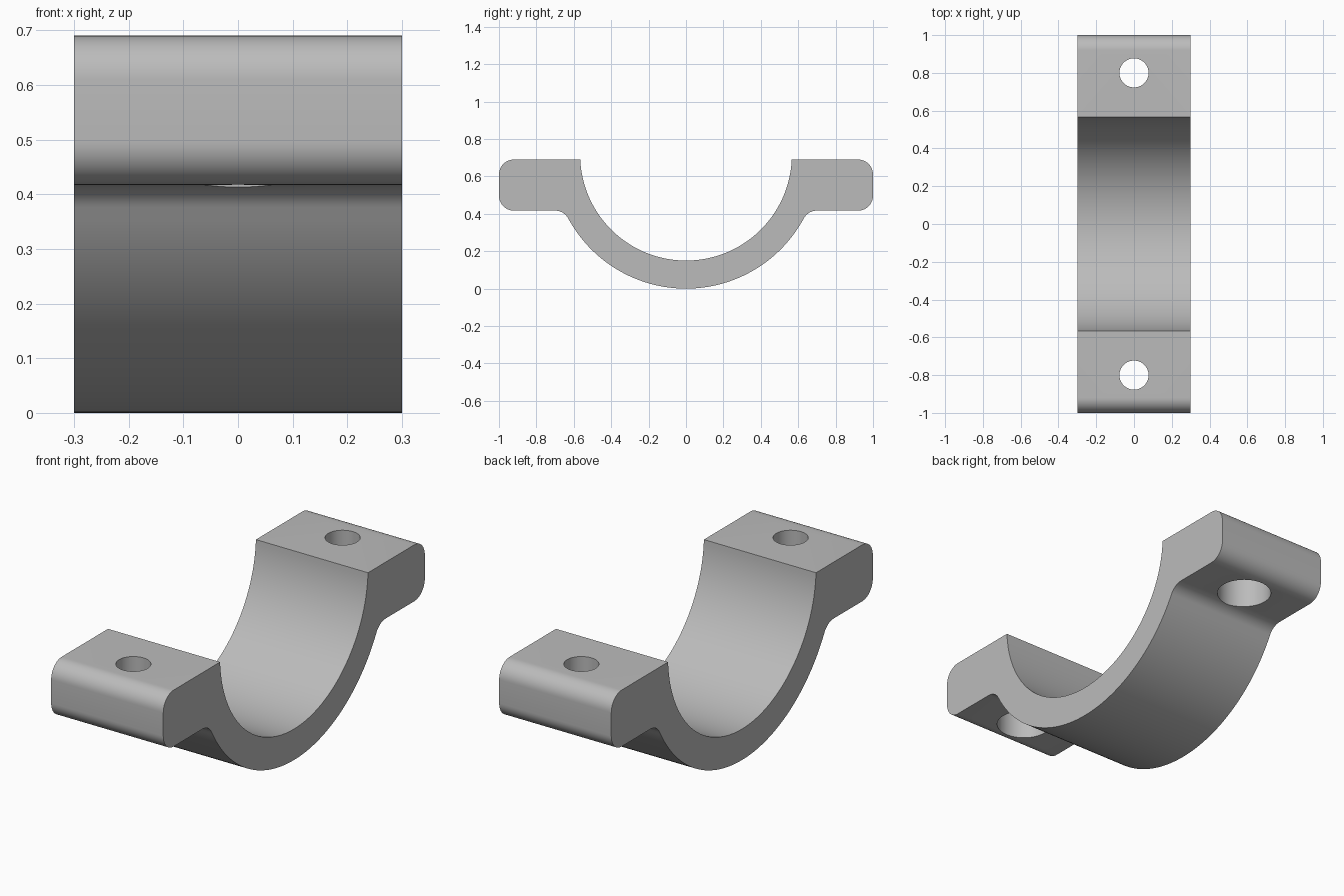
import bpy, bmesh, math
from mathutils import Vector

cube = bpy.data.objects.get("Cube")
if cube:
    bpy.data.objects.remove(cube, do_unlink=True)

# Main dimensions
WIDTH, TOP, FLANGE_Z = 0.60, 0.69, 0.417
CENTRE_Z, R_IN, R_OUT = 0.716, 0.566, 0.716
ROUND = 0.08
HOLE_Y, HOLE_R, BORE_R, BORE_DEPTH = 0.80, 0.077, 0.125, 0.17

steel = bpy.data.materials.new("grey_metal")
steel.use_nodes = True
colour = (0.5, 0.5, 0.5, 1)
steel.diffuse_color = colour
steel.node_tree.nodes["Principled BSDF"].inputs["Base Color"].default_value = colour


def arc(y, z, r, start, end, steps):
    """Points on an arc in the y-z plane, angles in radians."""
    angles = [start + (end - start) * i / steps for i in range(steps + 1)]
    return [(y + r * math.cos(a), z + r * math.sin(a)) for a in angles]


def half_profile():
    """Back half of the outline, from the saddle bottom round to its inner edge."""
    fillet_z = FLANGE_Z - ROUND
    drop = CENTRE_Z - fillet_z
    fillet_y = math.sqrt((R_OUT + ROUND) ** 2 - drop ** 2)
    lean = math.atan2(drop, fillet_y)
    quarter = math.pi / 2
    pts = arc(0, CENTRE_Z, R_OUT, -quarter, -lean, 32)
    pts += arc(fillet_y, fillet_z, ROUND, math.pi - lean, quarter, 10)[1:]
    pts += arc(1 - ROUND, FLANGE_Z + ROUND, ROUND, -quarter, 0, 12)
    pts += arc(1 - ROUND, TOP - ROUND, ROUND, 0, quarter, 12)
    lip = -math.asin((CENTRE_Z - TOP) / R_IN)
    pts += arc(0, CENTRE_Z, R_IN, lip, -quarter, 40)
    return pts


def mesh_object(name, bm):
    bmesh.ops.recalc_face_normals(bm, faces=bm.faces)
    mesh = bpy.data.meshes.new(name)
    bm.to_mesh(mesh)
    bm.free()
    mesh.materials.append(steel)
    obj = bpy.data.objects.new(name, mesh)
    bpy.context.collection.objects.link(obj)
    return obj


# Clamp body: mirrored outline extruded across the width
half = half_profile()
outline = half + [(-y, z) for y, z in reversed(half[1:-1])]
bm = bmesh.new()
face = bm.faces.new([bm.verts.new((-WIDTH / 2, y, z)) for y, z in outline])
swept = bmesh.ops.extrude_face_region(bm, geom=[face])["geom"]
bmesh.ops.translate(bm, vec=Vector((WIDTH, 0, 0)),
                    verts=[v for v in swept if isinstance(v, bmesh.types.BMVert)])
clamp = mesh_object("clamp_saddle", bm)


def drill(name, y, radius, bottom, top):
    """Cut a vertical round hole through the clamp."""
    bm = bmesh.new()
    bmesh.ops.create_cone(bm, cap_ends=True, segments=64, radius1=radius,
                          radius2=radius, depth=top - bottom)
    bmesh.ops.translate(bm, vec=(0, y, (top + bottom) / 2), verts=bm.verts)
    cutter = mesh_object(name, bm)
    cutter.hide_render = True
    mod = clamp.modifiers.new(name, "BOOLEAN")
    mod.operation, mod.solver, mod.object = "DIFFERENCE", "EXACT", cutter
    bpy.context.view_layer.objects.active = clamp
    bpy.ops.object.modifier_apply(modifier=mod.name)
    bpy.data.objects.remove(cutter, do_unlink=True)


# Bolt holes, counterbored from below
for side, y in (("front", -HOLE_Y), ("back", HOLE_Y)):
    drill(side + "_bolt_hole", y, HOLE_R, 0.2, 0.9)
    drill(side + "_counterbore", y, BORE_R, 0.2, FLANGE_Z + BORE_DEPTH)

bpy.ops.object.select_all(action="DESELECT")
clamp.select_set(True)
bpy.context.view_layer.objects.active = clamp
bpy.ops.object.shade_smooth_by_angle(angle=math.radians(30))
